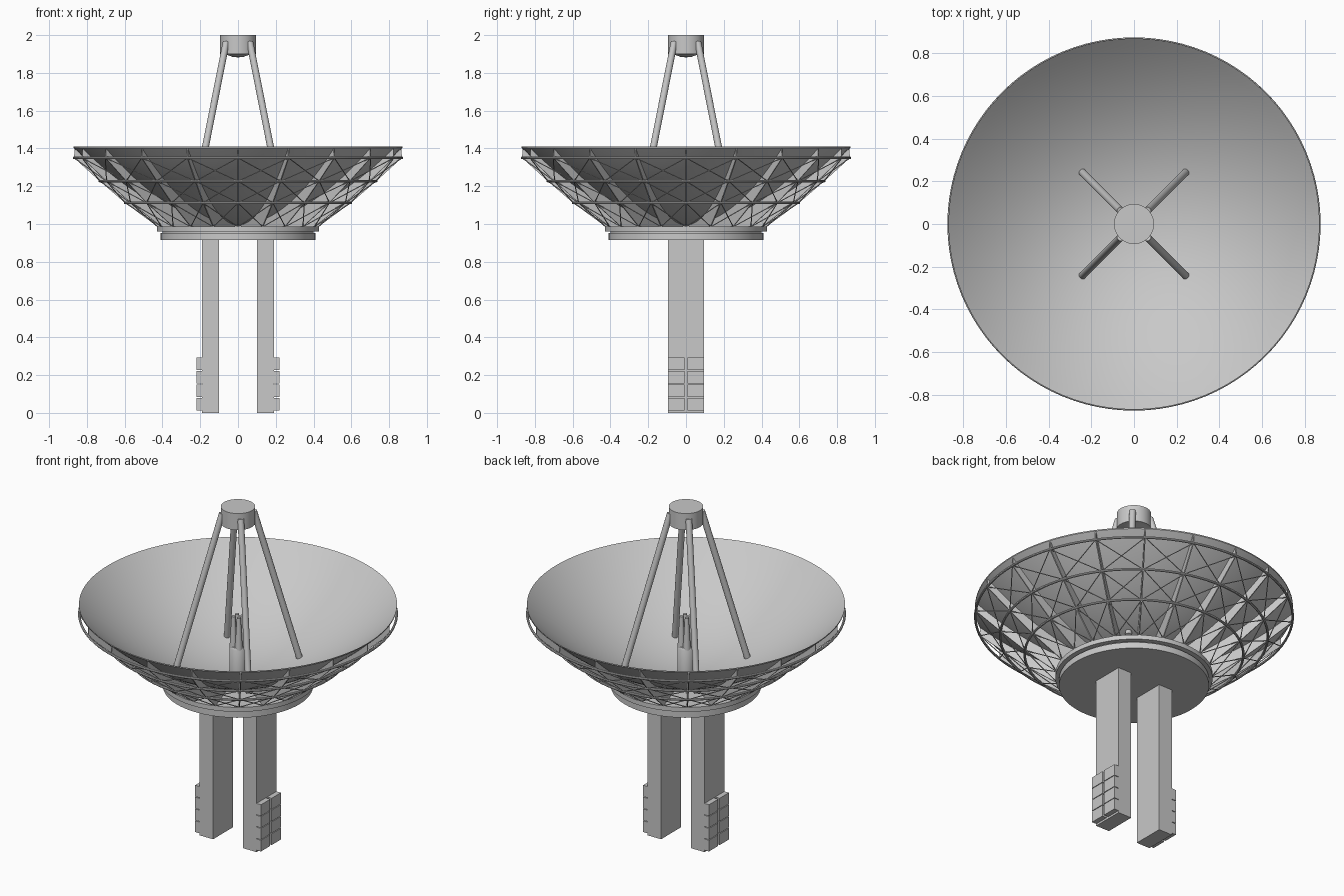
import bpy, bmesh, math
from mathutils import Vector, Matrix

if "Cube" in bpy.data.objects:
    bpy.data.objects.remove(bpy.data.objects["Cube"])

grey = bpy.data.materials.new("plain grey")
grey.diffuse_color = (0.58, 0.58, 0.58, 1)
grey.use_nodes = True
grey.node_tree.nodes["Principled BSDF"].inputs["Base Color"].default_value = grey.diffuse_color


def finish(name, bm, smooth=True):
    bmesh.ops.recalc_face_normals(bm, faces=bm.faces)
    me = bpy.data.meshes.new(name)
    bm.to_mesh(me)
    bm.free()
    me.materials.append(grey)
    ob = bpy.data.objects.new(name, me)
    bpy.context.collection.objects.link(ob)
    if smooth:
        bpy.ops.object.select_all(action='DESELECT')
        ob.select_set(True)
        bpy.context.view_layer.objects.active = ob
        bpy.ops.object.shade_smooth_by_angle(angle=math.radians(35))
    return ob


def lathe(name, profile, segs=96, closed=False):
    """Spin an (r, z) profile around the z axis."""
    bm = bmesh.new()
    vs = [bm.verts.new((r, 0, z)) for r, z in profile]
    pairs = list(zip(vs, vs[1:])) + ([(vs[-1], vs[0])] if closed else [])
    edges = [bm.edges.new(p) for p in pairs]
    bmesh.ops.spin(bm, geom=vs + edges, cent=(0, 0, 0), axis=(0, 0, 1),
                   angle=math.tau, steps=segs)
    bmesh.ops.remove_doubles(bm, verts=bm.verts, dist=1e-5)
    return finish(name, bm)


def add_bar(bm, a, b, r1, r2, segs):
    a, b = Vector(a), Vector(b)
    d = b - a
    m = Matrix.Translation((a + b) / 2) @ d.to_track_quat('Z', 'Y').to_matrix().to_4x4()
    bmesh.ops.create_cone(bm, cap_ends=True, segments=segs, radius1=r1, radius2=r2,
                          depth=d.length, matrix=m)


def add_box(bm, lo, hi):
    lo, hi = Vector(lo), Vector(hi)
    m = Matrix.Translation((lo + hi) / 2) @ Matrix.Diagonal((*(hi - lo), 1))
    bmesh.ops.create_cube(bm, size=1, matrix=m)


def bowl_z(r):
    return 1.0 + 0.41 * (r / 0.87) ** 2


def polar(r, ang, z):
    return Vector((r * math.sin(ang), -r * math.cos(ang), z))


# Parabolic reflector with a thin wall
radii = [0.87 * i / 24 for i in range(25)]
lathe("dish_reflector", [(r, bowl_z(r)) for r in radii]
      + [(r, bowl_z(r) - 0.007) for r in reversed(radii)])

# Backing frame: radial fins, hoops and crossed braces
RIBS = 20
frame = [(0.425, 0.985), (0.598, 1.112), (0.732, 1.227), (0.868, 1.35)]
inner = [0.06 + 0.805 * i / 12 for i in range(13)]
outline = [(r, bowl_z(r) - 0.004) for r in inner] + frame[::-1] + [(0.06, 0.985)]
bm = bmesh.new()
for i in range(RIBS):
    ang = math.tau * i / RIBS
    side = Vector((math.cos(ang), math.sin(ang), 0)) * 0.003
    face = bm.faces.new([bm.verts.new(polar(r, ang, z) - side) for r, z in outline])
    ext = bmesh.ops.extrude_face_region(bm, geom=[face], use_keep_orig=True)
    moved = [v for v in ext["geom"] if isinstance(v, bmesh.types.BMVert)]
    bmesh.ops.translate(bm, verts=moved, vec=side * 2)
finish("radial_fins", bm, smooth=False)

for n, (r, z) in enumerate(frame[1:]):
    lathe(f"hoop_{n + 1}", [(r + 0.007 * math.cos(t), z + 0.007 * math.sin(t))
                            for t in [math.tau * k / 8 for k in range(8)]], closed=True)

bm = bmesh.new()
for i in range(RIBS):
    a, b = math.tau * i / RIBS, math.tau * (i + 1) / RIBS
    for (r1, z1), (r2, z2) in zip(frame, frame[1:]):
        add_bar(bm, polar(r1, a, z1), polar(r2, b, z2), 0.0028, 0.0028, 5)
        add_bar(bm, polar(r1, b, z1), polar(r2, a, z2), 0.0028, 0.0028, 5)
finish("cross_braces", bm)

# Round platform with an upper flange
lathe("platform", [(0, 0.915), (0.41, 0.915), (0.41, 0.952), (0.40, 0.952), (0.40, 0.96),
                   (0.43, 0.96), (0.43, 0.987), (0, 0.987)])

# Receiver housing above the dish, with a shallow cone underneath
lathe("receiver_housing", [(0, 1.882), (0.03, 1.885), (0.07, 1.90), (0.094, 1.90),
                           (0.094, 2.0), (0, 2.0)], 48)

# Four struts holding the receiver
bm = bmesh.new()
for sx in (-1, 1):
    for sy in (-1, 1):
        add_bar(bm, (sx * 0.247, sy * 0.247, 1.03), (sx * 0.062, sy * 0.062, 1.965),
                0.018, 0.018, 16)
finish("receiver_struts", bm)

# Central feed column with tapered horns
lathe("feed_column", [(0, 0.99), (0.047, 0.99), (0.047, 1.15), (0.04, 1.162), (0, 1.162)], 32)
bm = bmesh.new()
for sx in (-1, 1):
    for sy in (-1, 1):
        p = Vector((sx * 0.018, sy * 0.018, 0))
        add_bar(bm, p + Vector((0, 0, 1.15)), p + Vector((0, 0, 1.34)), 0.022, 0.011, 16)
finish("feed_horns", bm)

# Two support legs with stacked ballast blocks on their outer sides
for s, label in ((-1, "left"), (1, "right")):
    bm = bmesh.new()
    add_box(bm, (min(s * 0.1, s * 0.19), -0.095, 0), (max(s * 0.1, s * 0.19), 0.095, 0.925))
    finish(f"{label}_leg", bm, smooth=False)
    bm = bmesh.new()
    x0, x1 = sorted((s * 0.188, s * 0.22))
    for y0, y1 in ((-0.095, -0.007), (0.007, 0.095)):
        for k in range(4):
            z = 0.012 + k * 0.0715
            add_box(bm, (x0, y0, z), (x1, y1, z + 0.0675))
    finish(f"{label}_ballast_blocks", bm, smooth=False)
